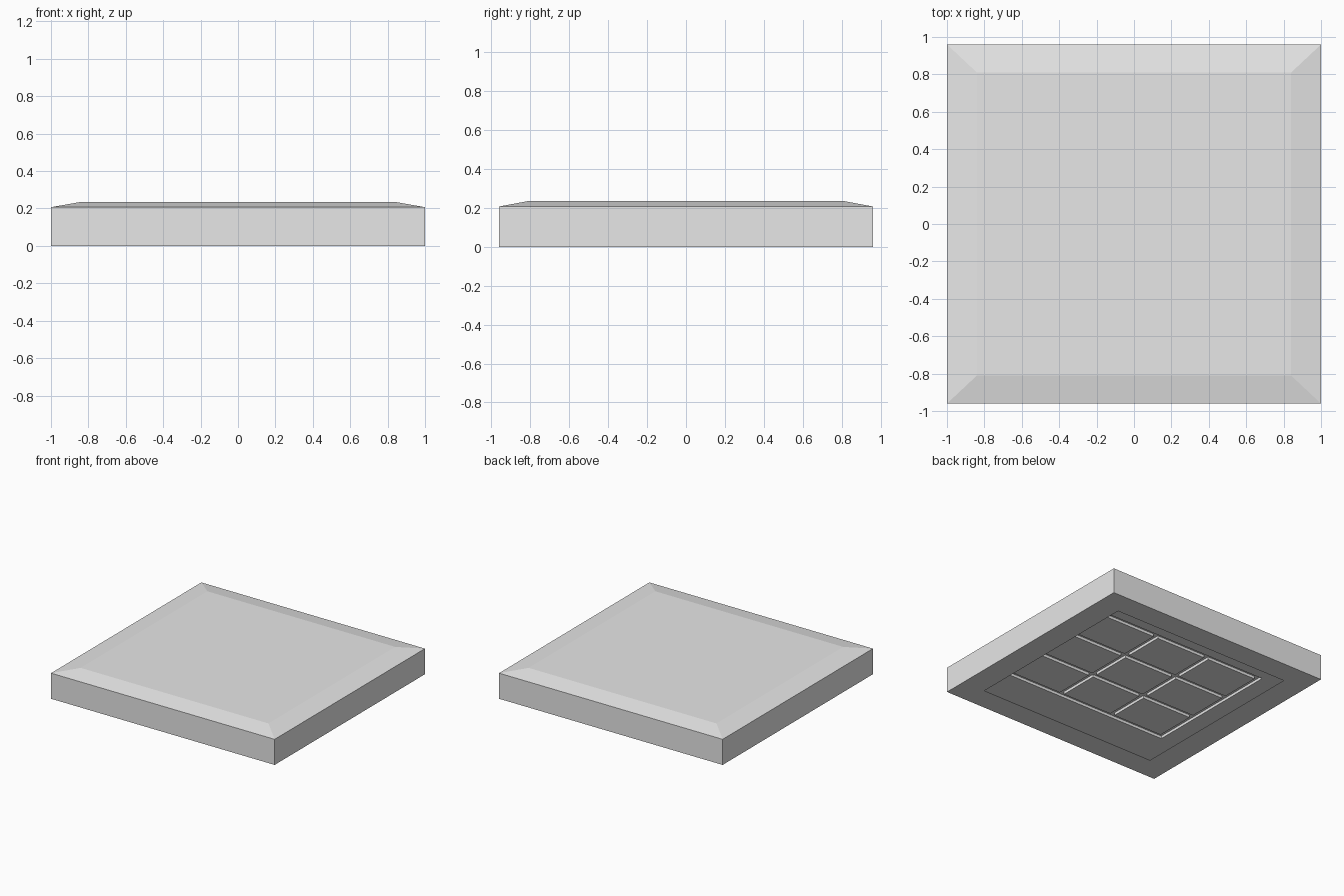
import bpy, bmesh

if "Cube" in bpy.data.objects:
    bpy.data.objects.remove(bpy.data.objects["Cube"], do_unlink=True)

grey = bpy.data.materials.new("light_grey")
grey.use_nodes = True
grey.diffuse_color = (0.8, 0.8, 0.8, 1)
grey.node_tree.nodes["Principled BSDF"].inputs["Base Color"].default_value = (0.8, 0.8, 0.8, 1)

SEAM, SHOULDER, TOP = 0.083, 0.207, 0.235
GROOVE_W, GROOVE_D = 0.04, 0.022
FIELD_X, FIELD_Y = 0.75, 0.58


def loft(name, loops, closed=False, centre=(0, 0)):
    """Skin a stack of rectangles given as (half x, half y, z)."""
    bm = bmesh.new()
    cx, cy = centre
    rings = [[bm.verts.new((cx + sx * hx, cy + sy * hy, z))
              for sx, sy in ((-1, -1), (1, -1), (1, 1), (-1, 1))]
             for hx, hy, z in loops]
    pairs = list(zip(rings, rings[1:]))
    if closed:
        pairs.append((rings[-1], rings[0]))
    else:
        bm.faces.new(rings[0])
        bm.faces.new(rings[-1])
    for a, b in pairs:
        for i in range(4):
            j = (i + 1) % 4
            bm.faces.new((a[i], a[j], b[j], b[i]))
    bmesh.ops.recalc_face_normals(bm, faces=bm.faces)
    mesh = bpy.data.meshes.new(name)
    bm.to_mesh(mesh)
    bm.free()
    mesh.materials.append(grey)
    obj = bpy.data.objects.new(name, mesh)
    bpy.context.collection.objects.link(obj)
    return obj


# Upper slab: recessed field underneath, shallow bevel on top
loft("upper_slab", [
    (FIELD_X, FIELD_Y, SEAM + GROOVE_D),
    (FIELD_X, FIELD_Y, SEAM),
    (1.0, 0.96, SEAM),
    (1.0, 0.96, SHOULDER),
    (0.84, 0.81, TOP),
])

# Lower casing: hollow skirt with a thin lip around the bottom opening
loft("lower_casing", [
    (1.0, 0.96, SEAM),
    (1.0, 0.96, 0.0),
    (0.80, 0.77, 0.0),
    (0.80, 0.77, 0.003),
    (0.985, 0.945, 0.003),
    (0.985, 0.945, SEAM),
], closed=True)

# Three by three panels that leave grooves in the recessed field
pw = (2 * FIELD_X - 4 * GROOVE_W) / 3
ph = (2 * FIELD_Y - 4 * GROOVE_W) / 3
for row in (-1, 0, 1):
    for col in (-1, 0, 1):
        loft(f"underside_panel_{row + 2}_{col + 2}",
             [(pw / 2, ph / 2, SEAM), (pw / 2, ph / 2, SEAM + GROOVE_D + 0.005)],
             centre=(col * (pw + GROOVE_W), row * (ph + GROOVE_W)))
